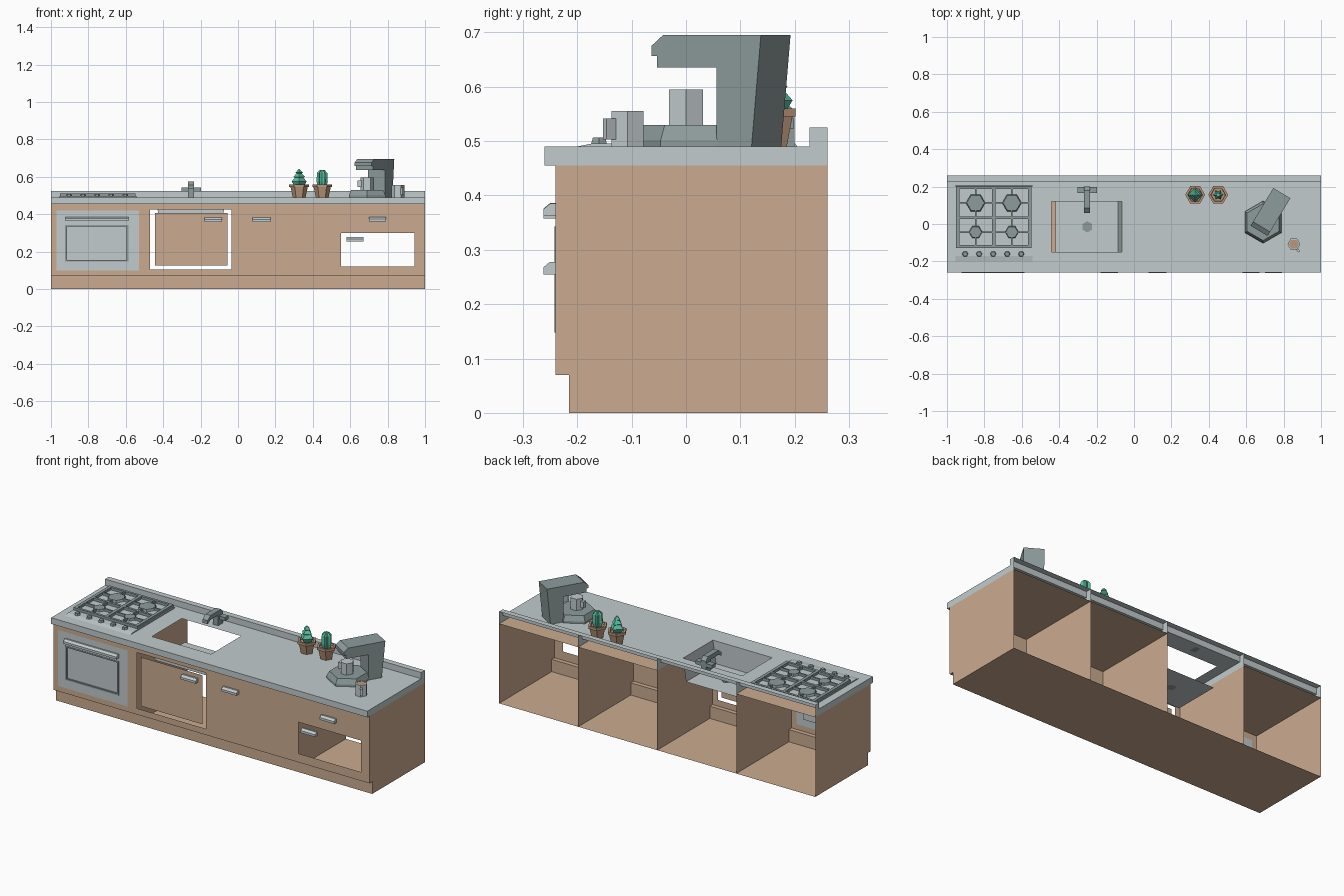
import bpy, bmesh, math
from mathutils import Matrix, Vector

if "Cube" in bpy.data.objects:
    bpy.data.objects.remove(bpy.data.objects["Cube"])


def material(name, r, g, b):
    m = bpy.data.materials.new(name)
    m.use_nodes = True
    m.diffuse_color = (r, g, b, 1)
    m.node_tree.nodes["Principled BSDF"].inputs["Base Color"].default_value = (r, g, b, 1)
    return m


WOOD = material("wood", 0.60, 0.41, 0.28)
STEEL = material("light steel", 0.54, 0.60, 0.61)
DARK = material("dark steel", 0.27, 0.33, 0.33)
CLAY = material("clay", 0.50, 0.31, 0.20)
GREEN = material("cactus green", 0.10, 0.52, 0.36)


def finish(name, bm, mat, place=None):
    if place:
        bm.transform(place)
    mesh = bpy.data.meshes.new(name)
    bm.to_mesh(mesh)
    bm.free()
    mesh.materials.append(mat)
    obj = bpy.data.objects.new(name, mesh)
    bpy.context.collection.objects.link(obj)
    return obj


def sheets(name, polygons, mat):
    """Thin open surfaces, one per polygon."""
    bm = bmesh.new()
    for poly in polygons:
        bm.faces.new([bm.verts.new(p) for p in poly])
    bmesh.ops.remove_doubles(bm, verts=bm.verts, dist=1e-5)
    return finish(name, bm, mat)


def box(name, x, y, z, mat):
    bm = bmesh.new()
    bmesh.ops.create_cube(bm, size=1)
    size = [b - a for a, b in (x, y, z)]
    mid = [(a + b) / 2 for a, b in (x, y, z)]
    return finish(name, bm, mat, Matrix.Translation(mid) @ Matrix.Diagonal((*size, 1)))


def prism(name, profile, x0, x1, mat, place=None):
    """A (y, z) profile stretched from x0 to x1."""
    bm = bmesh.new()
    face = bm.faces.new([bm.verts.new((x0, y, z)) for y, z in profile])
    out = bmesh.ops.extrude_face_region(bm, geom=[face])
    verts = [g for g in out["geom"] if isinstance(g, bmesh.types.BMVert)]
    bmesh.ops.translate(bm, verts=verts, vec=(x1 - x0, 0, 0))
    bmesh.ops.recalc_face_normals(bm, faces=bm.faces)
    return finish(name, bm, mat, place)


def turned(name, at, rings, mat, sides=6, turn=0, star=1):
    """Stacked rings of (radius, height); star pulls in every other corner."""
    bm = bmesh.new()
    loops = []
    for r, z in rings:
        loop = []
        for i in range(sides):
            a = turn + math.tau * i / sides
            k = r * (star if i % 2 else 1)
            loop.append(bm.verts.new((at[0] + k * math.cos(a), at[1] + k * math.sin(a), z)))
        loops.append(loop)
    for a, b in zip(loops, loops[1:]):
        for i in range(sides):
            j = (i + 1) % sides
            bm.faces.new((a[i], a[j], b[j], b[i]))
    bm.faces.new(loops[0][::-1])
    bm.faces.new(loops[-1])
    return finish(name, bm, mat)


def front_rect(x0, x1, z0, z1, y):
    return [(x0, y, z0), (x1, y, z0), (x1, y, z1), (x0, y, z1)]


def flat_rect(x0, x1, y0, y1, z):
    return [(x0, y0, z), (x1, y0, z), (x1, y1, z), (x0, y1, z)]


def pierced(rect, holes, maker, level):
    """Rectangle split into a grid, leaving the holes out."""
    us = sorted({rect[0], rect[1], *(h[0] for h in holes), *(h[1] for h in holes)})
    vs = sorted({rect[2], rect[3], *(h[2] for h in holes), *(h[3] for h in holes)})
    quads = []
    for a, b in zip(us, us[1:]):
        for c, d in zip(vs, vs[1:]):
            u, v = (a + b) / 2, (c + d) / 2
            if not any(h[0] < u < h[1] and h[2] < v < h[3] for h in holes):
                quads.append(maker(a, b, c, d, level))
    return quads


FRONT, KICK, BACK, EDGE = -0.24, -0.215, 0.26, -0.26
BASE, SLAB, TOP, SPLASH = 0.07, 0.455, 0.49, 0.525

# Cabinet: pierced front, recessed plinth, floor, dividers, open back
oven = (-0.97, -0.53, 0.10, 0.42)
sink_door = (-0.47, -0.035, 0.105, 0.425)
drawer = (0.55, 0.945, 0.12, 0.30)
sheets("cabinet_front", pierced((-1, 1, BASE, SLAB), [oven, sink_door, drawer], front_rect, FRONT), WOOD)
sheets("plinth", [front_rect(-1, 1, 0, BASE, KICK), flat_rect(-1, 1, FRONT, KICK, BASE)], WOOD)
sheets("cabinet_floor", [flat_rect(-1, 1, KICK, BACK, 0)], WOOD)
side = [(KICK, 0), (BACK, 0), (BACK, SLAB), (FRONT, SLAB), (FRONT, BASE), (KICK, BASE)]
walls = (-1, -0.5, 0, 0.5, 1)
sheets("cabinet_dividers", [[(x, y, z) for y, z in side] for x in walls], WOOD)
sheets("cabinet_tops", [flat_rect(a, a + 0.5, FRONT, BACK, SLAB) for a in (-1, 0, 0.5)], WOOD)
sheets("sink_door", [front_rect(-0.445, -0.055, 0.125, 0.405, FRONT)], WOOD)

# Counter shell with upstand, open behind
hole = (-0.44, -0.065, -0.15, 0.12)
LIP = 0.227
counter = pierced((-1, 1, EDGE, LIP), [hole], flat_rect, TOP)
counter += [front_rect(-1, 1, SLAB, TOP, EDGE), flat_rect(-1, 1, EDGE, FRONT, SLAB),
            front_rect(-1, 1, TOP, SPLASH, LIP), flat_rect(-1, 1, LIP, BACK, SPLASH)]
sheets("counter", counter, STEEL)
end = [(EDGE, SLAB), (BACK, SLAB), (BACK, SPLASH), (LIP, SPLASH), (LIP, TOP), (EDGE, TOP)]
sheets("counter_ends", [[(x, y, z) for y, z in end] for x in walls], STEEL)

# Sink basin: floor, front and one side
hx0, hx1, hy0, hy1 = hole
fx0, fx1, deep = hx0 + 0.02, hx1 - 0.02, 0.36
sheets("sink_basin", [
    flat_rect(fx0, fx1, hy0, hy1, deep),
    [(hx0, hy0, TOP), (hx1, hy0, TOP), (fx1, hy0, deep), (fx0, hy0, deep)],
    [(hx1, hy0, TOP), (hx1, hy1, TOP), (fx1, hy1, deep), (fx1, hy0, deep)]], STEEL)
turned("sink_drain", (-0.25, -0.015), [(0.03, deep), (0.03, deep + 0.004)], DARK, turn=math.pi / 6)

# Faucet
prism("faucet_spout", [(0.155, TOP), (0.2, TOP), (0.2, 0.555), (0.18, 0.575), (0.085, 0.575),
                       (0.06, 0.555), (0.06, 0.535), (0.085, 0.55), (0.155, 0.55)],
      -0.266, -0.234, DARK)
box("faucet_taps", (-0.302, -0.198), (0.165, 0.198), (0.522, 0.542), DARK)

# Oven door: frame, recessed window
window = (-0.925, -0.585, 0.148, 0.343)
sheets("oven_frame", pierced(oven, [window], front_rect, FRONT), STEEL)
wx0, wx1, wz0, wz1 = window
prism("oven_window", [(-0.232, wz0), (-0.222, wz0), (-0.222, wz1), (-0.232, wz1)], wx0, wx1, STEEL)
for n, (x, z) in enumerate([((wx0, wx0 + 0.01), (wz0, wz1)), ((wx1 - 0.01, wx1), (wz0, wz1)),
                            ((wx0, wx1), (wz0, wz0 + 0.008)), ((wx0, wx1), (wz1 - 0.008, wz1))]):
    box(f"oven_window_trim_{n}", x, (FRONT - 0.002, -0.23), z, DARK)

# Handles with a slanted top edge
for name, x0, x1, z in [("oven", -0.922, -0.585, 0.363), ("sink_door", -0.18, -0.085, 0.358),
                        ("cupboard", 0.078, 0.173, 0.358), ("upper_drawer", 0.70, 0.792, 0.362),
                        ("lower_drawer", 0.58, 0.672, 0.255)]:
    prism(name + "_handle", [(FRONT, z), (EDGE - 0.002, z), (EDGE - 0.002, z + 0.013),
                             (-0.25, z + 0.023), (FRONT, z + 0.023)], x0, x1, STEEL)

# Hob plate, grates, burners and knobs
prism("hob_plate", [(-0.2, TOP), (0.205, TOP), (0.2, 0.496), (-0.17, 0.496)], -0.955, -0.542, STEEL)
LOW, HIGH = 0.496, 0.511
for n, x in enumerate((-0.943, -0.75, -0.557)):
    box(f"grate_rail_{n}", (x - 0.009, x + 0.009), (-0.127, 0.2), (LOW, HIGH), DARK)
for n, y in enumerate((-0.12, 0.034, 0.193)):
    box(f"grate_bar_{n}", (-0.95, -0.55), (y - 0.007, y + 0.007), (LOW, HIGH), DARK)
for n, (x, y, r) in enumerate([(-0.847, 0.113, 0.052), (-0.653, 0.113, 0.052),
                               (-0.847, -0.043, 0.036), (-0.653, -0.043, 0.036)]):
    turned(f"burner_{n}", (x, y), [(r, LOW), (r * 0.9, HIGH - 0.003)], DARK)
    for s in (-1, 1):
        a, b = sorted((s * r * 0.8, s * 0.088))
        box(f"burner_{n}_arm_x{s}", (x + a, x + b), (y - 0.004, y + 0.004), (LOW, HIGH), DARK)
        a, b = sorted((s * r * 0.8, s * 0.074))
        box(f"burner_{n}_arm_y{s}", (x - 0.004, x + 0.004), (y + a, y + b), (LOW, HIGH), DARK)
for n in range(5):
    turned(f"hob_knob_{n}", (-0.903 + n * 0.075, -0.16), [(0.017, 0.494), (0.013, 0.507)], DARK)

# Potted cacti
for n, x in enumerate((0.327, 0.45)):
    turned(f"pot_{n}", (x, 0.156), [(0.034, TOP), (0.046, 0.545), (0.053, 0.545), (0.053, 0.56),
                                    (0.04, 0.56), (0.038, 0.55)], CLAY)
turned("pointed_cactus", (0.327, 0.156),
       [(0.025, 0.55), (0.04, 0.575), (0.023, 0.595), (0.031, 0.6), (0.014, 0.618),
        (0.02, 0.622), (0.001, 0.642)], GREEN, sides=8, star=0.7)
turned("round_cactus", (0.45, 0.156), [(0.024, 0.55), (0.03, 0.575), (0.028, 0.62), (0.012, 0.637)],
       GREEN, sides=12, star=0.65)

# Coffee machine, turned on its hexagonal base
turned("machine_base", (0.69, 0.01), [(0.113, TOP), (0.113, 0.502), (0.098, 0.53)], DARK, turn=math.pi / 6)
place = Matrix.Translation((0.70, 0.015, 0)) @ Matrix.Rotation(math.radians(-31), 4, "Z")
prism("machine_body", [(0.08, TOP), (0.155, TOP), (0.175, 0.695), (-0.035, 0.695), (-0.06, 0.675),
                       (-0.06, 0.657), (-0.048, 0.657), (-0.048, 0.635), (0.08, 0.635)],
      -0.053, 0.053, DARK, place)
turned("machine_jug", (0.69, 0.0), [(0.036, 0.53), (0.036, 0.595)], STEEL)
box("jug_handle", (0.64, 0.66), (-0.012, 0.012), (0.545, 0.58), STEEL)

# Mug
turned("mug", (0.855, -0.108), [(0.034, TOP), (0.034, 0.555), (0.027, 0.555), (0.027, 0.548)], STEEL)
turned("mug_drink", (0.855, -0.108), [(0.027, 0.549), (0.027, 0.553)], CLAY)
prism("mug_handle", [(-0.05, 0.503), (-0.025, 0.503), (-0.025, 0.542), (-0.05, 0.542)], -0.006, 0.006,
      STEEL, Matrix.Translation((0.855, -0.108, 0)) @ Matrix.Rotation(0.6, 4, "Z"))
